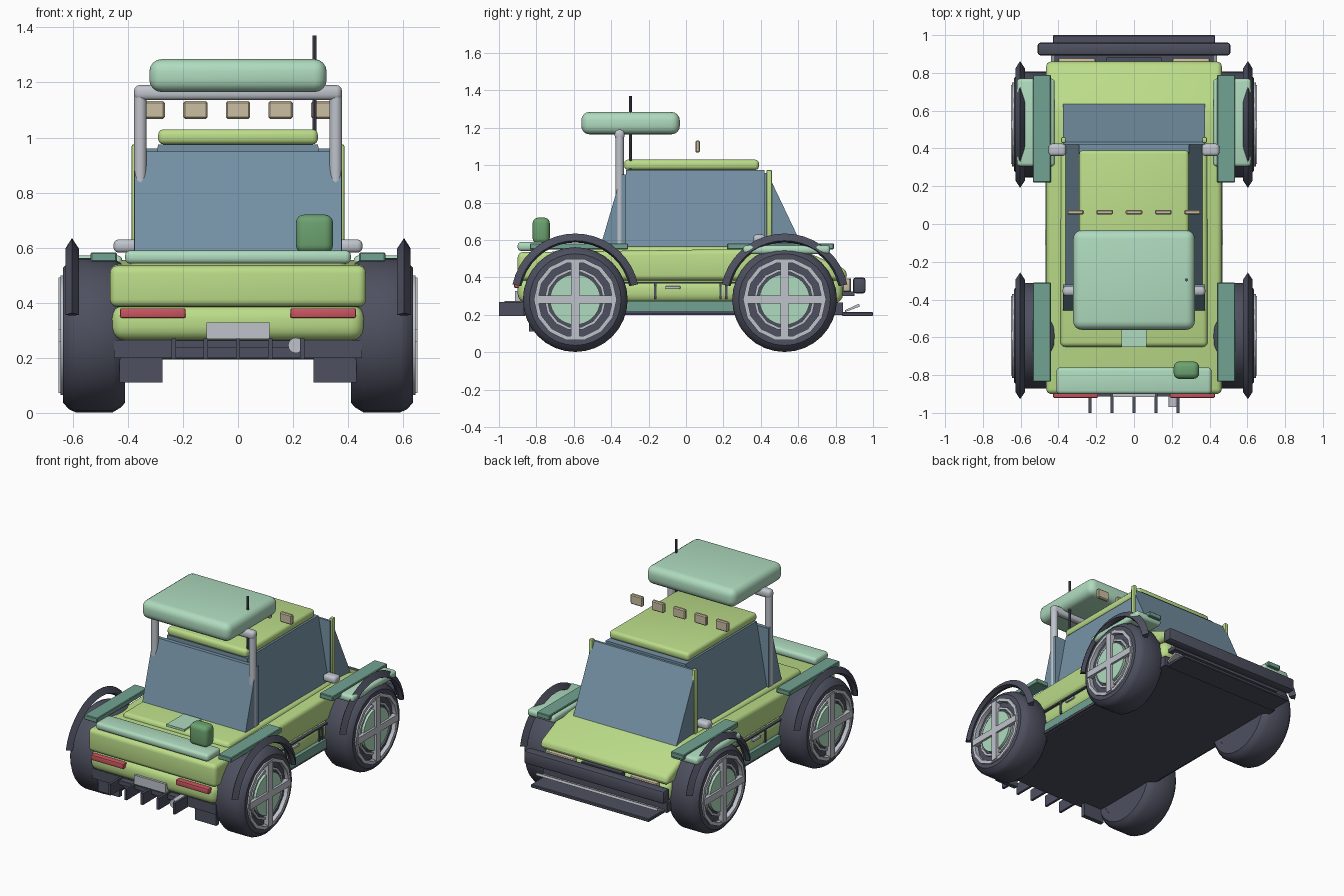
import bpy, bmesh, math
from mathutils import Vector, Matrix

if "Cube" in bpy.data.objects:
    bpy.data.objects.remove(bpy.data.objects["Cube"])

COLOURS = {
    "lime": (0.50, 0.72, 0.25), "mint": (0.43, 0.71, 0.52), "teal": (0.17, 0.37, 0.29),
    "can_green": (0.15, 0.36, 0.16), "charcoal": (0.075, 0.08, 0.115), "glass_blue": (0.18, 0.29, 0.38),
    "silver": (0.52, 0.55, 0.60), "red": (0.60, 0.09, 0.12), "tan": (0.60, 0.52, 0.36),
}
MATS = {}
for key, rgb in COLOURS.items():
    MATS[key] = bpy.data.materials.new(key)
    MATS[key].diffuse_color = (*rgb, 1)


def finish(name, bm, mat, bevel=0, segs=3):
    """Turn a bmesh into a named, coloured, smooth-by-angle object."""
    bmesh.ops.recalc_face_normals(bm, faces=bm.faces)
    if bevel:
        bmesh.ops.bevel(bm, geom=bm.edges[:], offset=bevel, segments=segs,
                        profile=0.5, affect='EDGES', clamp_overlap=True)
    me = bpy.data.meshes.new(name)
    bm.to_mesh(me)
    bm.free()
    me.materials.append(MATS[mat])
    ob = bpy.data.objects.new(name, me)
    bpy.context.collection.objects.link(ob)
    bpy.ops.object.select_all(action='DESELECT')
    bpy.context.view_layer.objects.active = ob
    ob.select_set(True)
    bpy.ops.object.shade_smooth_by_angle(angle=math.radians(35))
    return ob


def box(name, x, y, z, mat, bevel=0, segs=3, both=False, top_x=None):
    """Box from (min, max) ranges; top_x narrows the top, both mirrors it across x."""
    for s in ((1, -1) if both else (1,)):
        bm = bmesh.new()
        bmesh.ops.create_cube(bm, size=1)
        for v in bm.verts:
            xr = top_x if top_x and v.co.z > 0 else x
            v.co = Vector((s * xr[v.co.x > 0], y[v.co.y > 0], z[v.co.z > 0]))
        finish(name + ("_left" if s < 0 else "_right" if both else ""), bm, mat, bevel, segs)


def prism(name, half, pts, mat, bevel=0, segs=3):
    """Side profile of (y, z) points extruded across x."""
    bm = bmesh.new()
    f = bm.faces.new([bm.verts.new((-half, *p)) for p in pts])
    ext = bmesh.ops.extrude_face_region(bm, geom=[f])
    for v in ext["geom"]:
        if isinstance(v, bmesh.types.BMVert):
            v.co.x = half
    finish(name, bm, mat, bevel, segs)


def rod(name, a, b, r, mat, sides=16):
    """Cylinder between two points."""
    a, b = Vector(a), Vector(b)
    bm = bmesh.new()
    rot = (b - a).to_track_quat('Z', 'Y').to_matrix().to_4x4()
    bmesh.ops.create_cone(bm, cap_ends=True, segments=sides, radius1=r, radius2=r,
                          depth=(b - a).length, matrix=Matrix.Translation((a + b) / 2) @ rot)
    finish(name, bm, mat)


def ring(name, prof, centre, mat, s=1, steps=32, start=0, end=360):
    """Closed (x, radius) section swept about a sideways axis."""
    bm = bmesh.new()
    full = end - start == 360
    rows = []
    for i in range(steps if full else steps + 1):
        t = math.radians(start + (end - start) * i / steps)
        rows.append([bm.verts.new((s * x, centre[0] + r * math.cos(t), centre[1] + r * math.sin(t)))
                     for x, r in prof])
    n = len(prof)
    for i in range(steps):
        p, q = rows[i], rows[(i + 1) % len(rows)]
        for j in range(n):
            bm.faces.new((p[j], p[(j + 1) % n], q[(j + 1) % n], q[j]))
    if not full:
        bm.faces.new(rows[0])
        bm.faces.new(rows[-1])
    finish(name, bm, mat)


# Body shell: lower band, upper band with sloping bonnet, chassis
box("chassis", (-.45, .45), (-.87, .84), (.20, .265), "charcoal")
box("lower_body", (-.46, .46), (-.90, .84), (.262, .392), "lime", .05, 4)
prism("upper_body", .465, [(-.90, .385), (-.90, .535), (.50, .555), (.62, .548), (.86, .44), (.86, .385)],
      "lime", .045, 4)
box("rear_deck", (-.39, .39), (-.65, .44), (.50, .565), "lime", .025)
box("deck_patch", (-.065, .065), (-.65, -.47), (.56, .574), "mint")
box("sill", (.42, .468), (-.34, .31), (.222, .275), "teal", both=True)
box("sill_edge", (.42, .466), (-.34, .31), (.208, .222), "charcoal", both=True)
box("door_trim", (.44, .466), (-.34, .31), (.367, .376), "charcoal", both=True)
for y in (-.165, .185, .215):
    box("door_gap", (.44, .466), (y - .006, y + .006), (.285, .37), "charcoal", both=True)
box("door_handle", (.44, .472), (-.11, -.03), (.338, .354), "silver", .005, 2, both=True)

# Glass cabin and roof
box("cabin_glass", (-.37, .37), (-.32, .42), (.53, .975), "glass_blue", top_x=(-.29, .29))
prism("windshield", .375, [(.42, .53), (.635, .54), (.435, .96), (.42, .96)], "glass_blue")
prism("rear_window", .375, [(-.32, .53), (-.465, .54), (-.345, .95), (-.32, .95)], "glass_blue")
box("roof", (-.29, .29), (-.33, .39), (.975, 1.03), "lime", .02)
box("windshield_post", (.362, .386), (.43, .46), (.55, .975), "lime", .006, 2, both=True)

# Roll bar with rack, antenna and lamps
for s in (-1, 1):
    rod("roll_bar_post", (s * .355, -.355, .54), (s * .355, -.355, 1.165), .023, "silver")
bm = bmesh.new()
bmesh.ops.create_cube(bm, size=1)
bmesh.ops.scale(bm, vec=(.755, .052, .055), verts=bm.verts)
bmesh.ops.translate(bm, vec=(0, -.355, 1.163), verts=bm.verts)
finish("roll_bar_cross", bm, "silver", .02, 3)
box("roof_rack", (-.322, .322), (-.56, -.033), (1.165, 1.285), "mint", .045, 4)
rod("antenna", (.278, -.296, .98), (.278, -.296, 1.37), .008, "charcoal", 8)
for i in range(5):
    x = (i - 2) * .155
    box("roof_lamp", (x - .044, x + .044), (.05, .075), (1.068, 1.132), "tan", .006, 1)

# Wing mirrors
box("wing_mirror", (.36, .452), (.36, .425), (.582, .63), "silver", .018, 3, both=True)

# Wheels, arches and fenders
TYRE = [(.41, .20), (.41, .245), (.425, .262), (.455, .28), (.59, .28), (.615, .268),
        (.635, .245), (.635, .215), (.61, .20)]
for end, yc in (("rear", -.592), ("front", .527)):
    c = (yc, .282)
    for s in (-1, 1):
        ring(end + "_tyre", TYRE, c, "charcoal", s, 32)
        ring(end + "_rim", [(.60, .20), (.645, .20), (.645, .222), (.60, .222)], c, "silver", s, 14)
        rod(end + "_wheel_core", (s * .412, *c), (s * .618, *c), .205, "charcoal", 32)
        rod(end + "_hub_disc", (s * .60, *c), (s * .638, *c), .135, "mint", 32)
        ring(end + "_rim_step", [(.60, .15), (.63, .15), (.63, .165), (.60, .165)], c, "silver", s, 14)
        xr = (.62, .652) if s > 0 else (-.652, -.62)
        box(end + "_spoke_flat", xr, (yc - .21, yc + .21), (.282 - .022, .282 + .022), "silver")
        box(end + "_spoke_upright", xr, (yc - .022, yc + .022), (.282 - .21, .282 + .21), "silver")
        ring(end + "_wheel_arch", [(.578, .305), (.603, .295), (.627, .305), (.603, .343)],
             (yc, .292), "charcoal", s, 18, 12, 168)
box("front_fender", (.42, .62), (.305, .77), (.525, .572), "mint", .018, both=True)
box("front_fender_pad", (.44, .535), (.22, .79), (.55, .582), "teal", .004, 1, both=True)
box("rear_fender_pad", (.44, .535), (-.835, -.31), (.55, .582), "teal", .004, 1, both=True)

# Tail end: spoiler, can, lights, plate, tow fins, flaps, exhaust
box("spoiler", (-.41, .41), (-.90, -.76), (.542, .59), "mint", .018)
box("fuel_can", (.21, .345), (-.82, -.728), (.58, .72), "can_green", .03, 4)
box("tail_light", (.19, .428), (-.92, -.88), (.345, .38), "red", .006, 2, both=True)
box("number_plate", (-.115, .115), (-.915, -.88), (.268, .328), "silver")
for i in range(5):
    x = (i - 2) * .117
    box("tow_fin", (x - .008, x + .008), (-1.0, -.86), (.195, .27), "charcoal")
box("fin_bar", (-.24, .24), (-.912, -.86), (.235, .262), "charcoal")
box("mud_flap", (.275, .43), (-.84, -.81), (.11, .215), "charcoal", both=True)
rod("exhaust", (.21, -.97, .245), (.21, -.85, .245), .028, "silver")

# Nose: headlights, grille, bumper and lower blade
box("headlight", (.205, .40), (.84, .878), (.325, .395), "tan", .008, 2, both=True)
box("grille", (-.145, .145), (.84, .882), (.30, .395), "charcoal")
box("bumper_mount", (-.42, .42), (.83, .90), (.30, .325), "charcoal")
box("front_bumper", (-.51, .51), (.893, .96), (.315, .40), "charcoal", .014, 2)
box("lower_blade", (-.43, .43), (.835, 1.0), (.194, .215), "charcoal", .004, 1)
prism("skid_plate", .44, [(.85, .215), (.93, .245), (.925, .26), (.85, .225)], "silver")

for m in bpy.data.materials:
    if m.users and not m.is_grease_pencil:
        m.use_nodes = True
        m.node_tree.nodes["Principled BSDF"].inputs["Base Color"].default_value = m.diffuse_color
